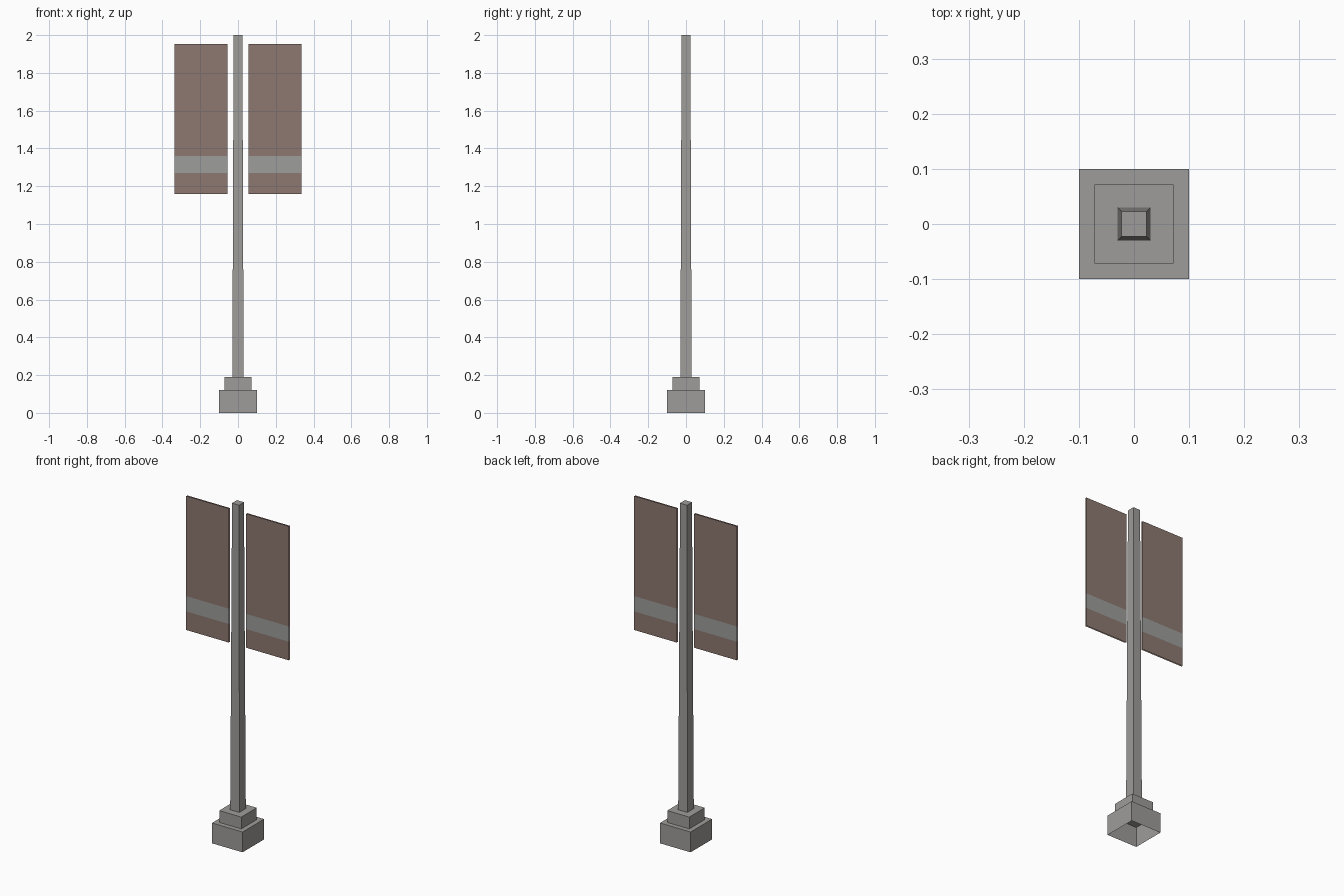
import bpy
import bmesh

cube = bpy.data.objects.get("Cube")
if cube:
    bpy.data.objects.remove(cube, do_unlink=True)


def material(name, color):
    mat = bpy.data.materials.new(name)
    mat.use_nodes = True
    mat.diffuse_color = (*color, 1)
    mat.node_tree.nodes["Principled BSDF"].inputs["Base Color"].default_value = (*color, 1)
    return mat


stone = material("warm grey", (0.345, 0.335, 0.32))
cloth = material("dull brown", (0.27, 0.19, 0.165))
band = material("light grey", (0.34, 0.34, 0.335))


def add_object(name, bm, mats):
    mesh = bpy.data.meshes.new(name)
    bm.to_mesh(mesh)
    bm.free()
    for mat in mats:
        mesh.materials.append(mat)
    obj = bpy.data.objects.new(name, mesh)
    bpy.context.collection.objects.link(obj)
    return obj


def open_block(name, z0, z1, half_bottom, half_top):
    """Square block, optionally tapered, with no underside."""
    bm = bmesh.new()
    bmesh.ops.create_cube(bm, size=2)
    for v in bm.verts:
        half = half_top if v.co.z > 0 else half_bottom
        v.co = (v.co.x * half, v.co.y * half, z1 if v.co.z > 0 else z0)
    bm.normal_update()
    underside = [f for f in bm.faces if f.normal.z < -0.9]
    bmesh.ops.delete(bm, geom=underside, context='FACES')
    return add_object(name, bm, [stone])


def banner(name, side):
    """Two hanging sheets back to back, with a band across each."""
    inner, outer, gap = 0.055, 0.337, 0.004
    levels = [1.16, 1.27, 1.36, 1.952]
    left, right = sorted((side * inner, side * outer))
    bm = bmesh.new()
    for facing in (-1, 1):
        # Reversing the x order turns the rear sheet outward
        xs = (left, right) if facing < 0 else (right, left)
        rows = [[bm.verts.new((x, facing * gap, z)) for x in xs] for z in levels]
        for i, (low, high) in enumerate(zip(rows, rows[1:])):
            face = bm.faces.new((low[0], low[1], high[1], high[0]))
            face.material_index = 1 if i == 1 else 0
    return add_object(name, bm, [cloth, band])


# Stepped base and tapering post
open_block("base_plinth", 0, 0.12, 0.1, 0.1)
open_block("base_step", 0.12, 0.19, 0.072, 0.072)
open_block("post", 0.19, 2.0, 0.03, 0.023)

# Pair of banners
banner("left_banner", 1)
banner("right_banner", -1)
